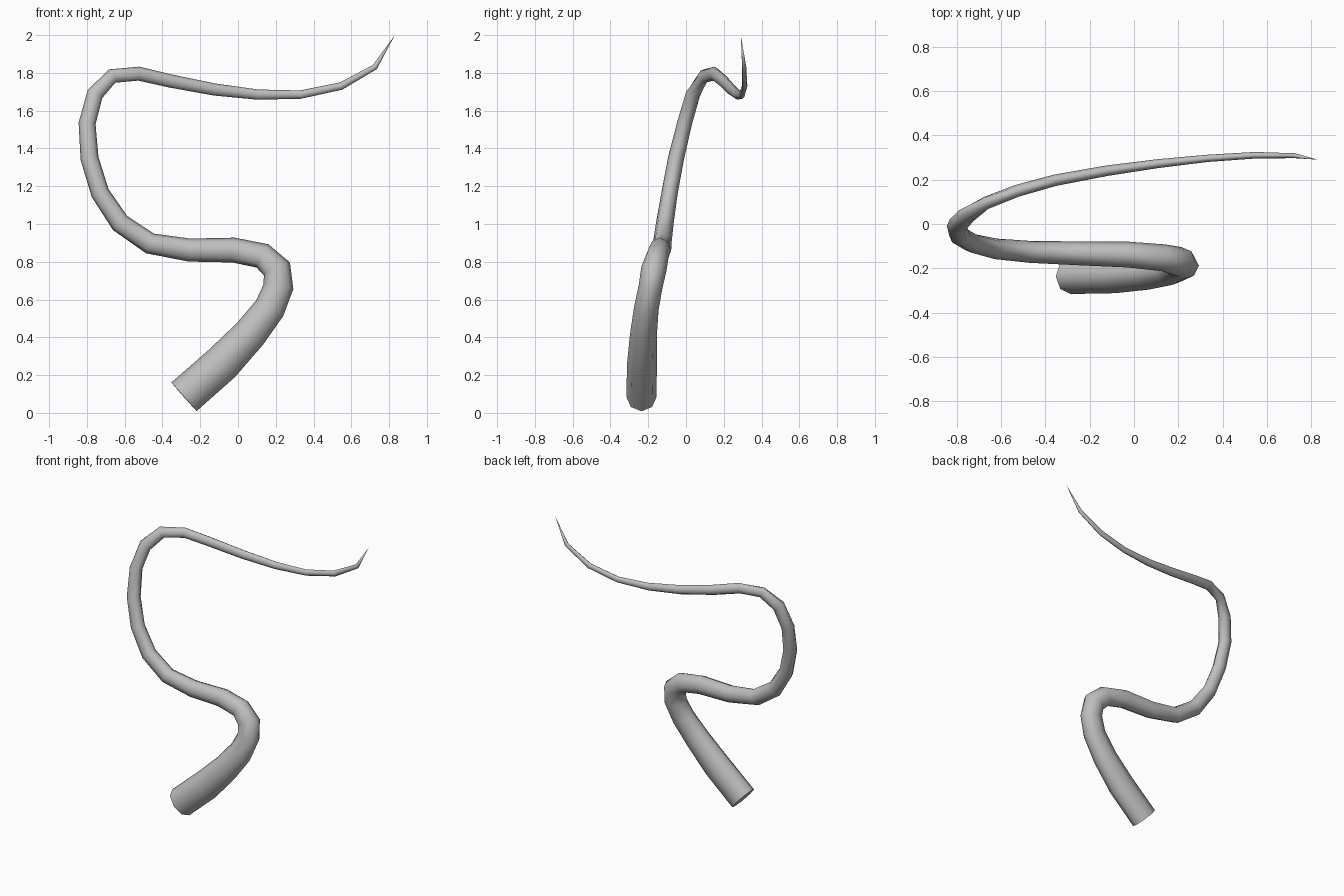
import bpy
import bmesh
import math
from mathutils import Vector

default_cube = bpy.data.objects.get("Cube")
if default_cube:
    bpy.data.objects.remove(default_cube, do_unlink=True)

SIDES = 8

# Path of the tail from root to tip: x, y, z, radius
PATH = [
    (-.286, -.236, .085, .101), (-.085, -.233, .262, .1),
    (.063, -.225, .418, .09), (.167, -.21, .553, .083),
    (.214, -.188, .667, .08), (.206, -.17, .762, .077),
    (.13, -.152, .831, .069), (-.024, -.138, .862, .066),
    (-.257, -.132, .862, .061), (-.466, -.126, .897, .056),
    (-.624, -.112, 1.005, .053), (-.73, -.087, 1.164, .049),
    (-.786, -.053, 1.347, .048), (-.799, -.008, 1.532, .045),
    (-.757, .037, 1.688, .044), (-.667, .095, 1.783, .039),
    (-.526, .15, 1.796, .037), (-.357, .197, 1.757, .035),
    (-.124, .24, 1.712, .032), (.106, .272, 1.685, .027),
    (.331, .296, 1.685, .022), (.545, .31, 1.73, .02),
    (.725, .308, 1.831, .015), (.83, .29, 2, 0),
]


def flat_material(name, colour):
    material = bpy.data.materials.new(name)
    material.use_nodes = True
    material.diffuse_color = colour
    shader = material.node_tree.nodes["Principled BSDF"]
    shader.inputs["Base Color"].default_value = colour
    return material


def depth_ratio(index):
    """Flattening of the oval cross-section along the length."""
    if index < 5:
        return .79
    return .88 if index < 15 else .74


def add_ring(bm, points, index, radius):
    """Oval ring set across the path, mitred at each bend."""
    before = points[max(index - 1, 0)]
    after = points[index + 1]
    incoming = (points[index] - before).normalized()
    outgoing = (after - points[index]).normalized()
    tangent = (incoming + outgoing).normalized()
    across = tangent.cross(Vector((0, 1, 0))).normalized()
    depth = tangent.cross(across).normalized() * depth_ratio(index)
    ring = []
    for side in range(SIDES):
        angle = math.tau * side / SIDES
        offset = across * math.cos(angle) + depth * math.sin(angle)
        ring.append(bm.verts.new(points[index] + offset * radius))
    return ring


def build_tail():
    points = [Vector(entry[:3]) for entry in PATH]
    bm = bmesh.new()
    last = len(PATH) - 1
    rings = [add_ring(bm, points, i, PATH[i][3]) for i in range(last)]

    # Skin between neighbouring rings
    for lower, upper in zip(rings, rings[1:]):
        for side in range(SIDES):
            following = (side + 1) % SIDES
            bm.faces.new((lower[side], lower[following],
                          upper[following], upper[side]))

    # Flat root cap and pointed tip
    bm.faces.new(rings[0])
    tip = bm.verts.new(points[last])
    for side in range(SIDES):
        bm.faces.new((rings[-1][side], rings[-1][(side + 1) % SIDES], tip))

    bmesh.ops.recalc_face_normals(bm, faces=bm.faces[:])
    mesh = bpy.data.meshes.new("tail")
    bm.to_mesh(mesh)
    bm.free()
    tail = bpy.data.objects.new("tail", mesh)
    bpy.context.collection.objects.link(tail)
    return tail


tail = build_tail()
tail.data.materials.append(flat_material("plain grey", (.52, .52, .52, 1)))

# Smooth skin with a crisp edge around the root cap
bpy.ops.object.select_all(action="DESELECT")
tail.select_set(True)
bpy.context.view_layer.objects.active = tail
bpy.ops.object.shade_smooth_by_angle(angle=math.radians(60))
